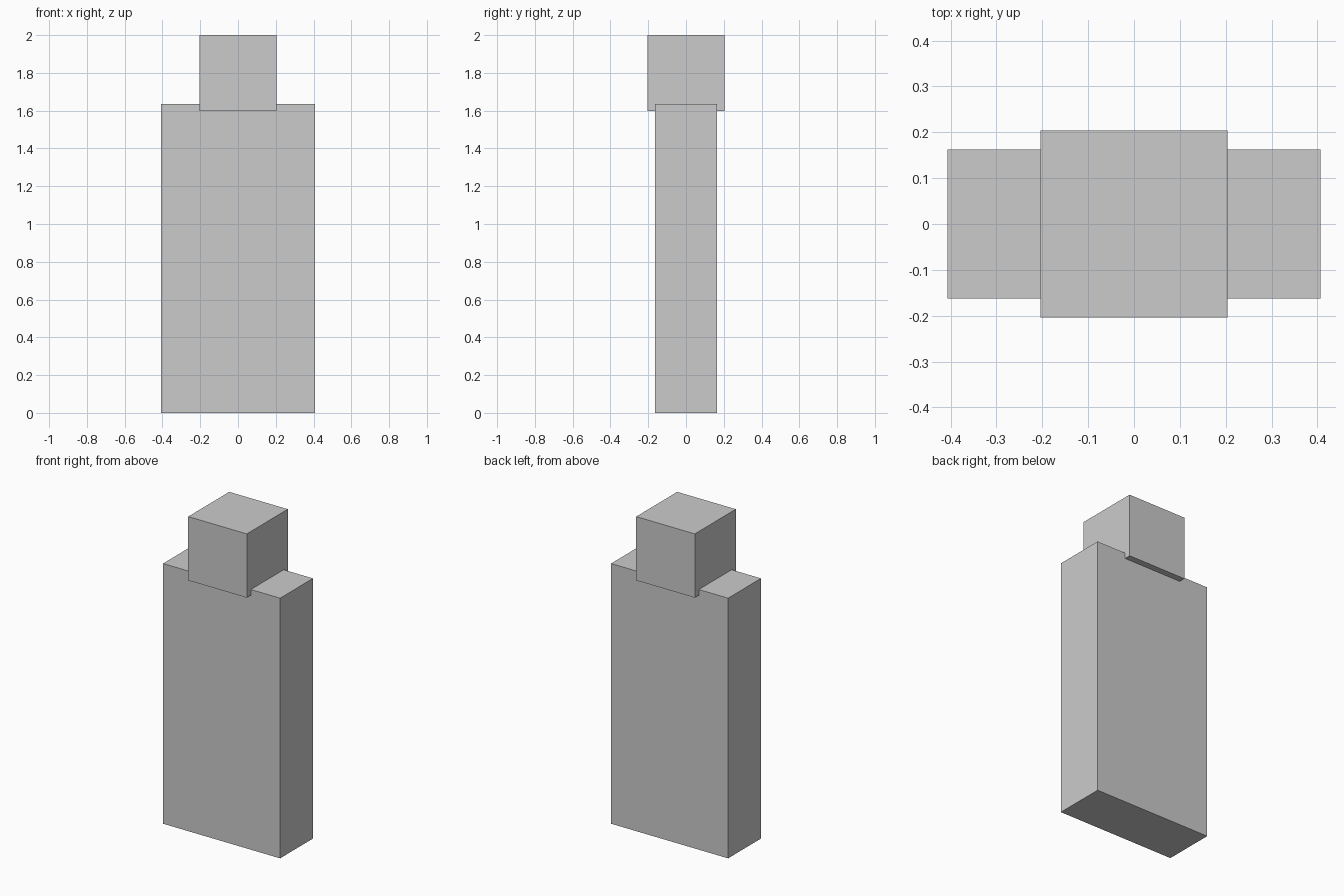
import bpy

if "Cube" in bpy.data.objects:
    bpy.data.objects.remove(bpy.data.objects["Cube"])


def box(name, width, depth, bottom, top):
    """Centred box spanning bottom..top in z."""
    bpy.ops.mesh.primitive_cube_add(size=1, location=(0, 0, (bottom + top) / 2))
    obj = bpy.context.object
    obj.name = name
    obj.scale = (width, depth, top - bottom)
    bpy.ops.object.transform_apply(location=False, rotation=False, scale=True)
    return obj


# Tall flat slab
box("body", 0.814, 0.326, 0.0, 1.635)

# Block sunk slightly into the top of the slab, overhanging front and back
box("head", 0.407, 0.407, 1.599, 2.0)
